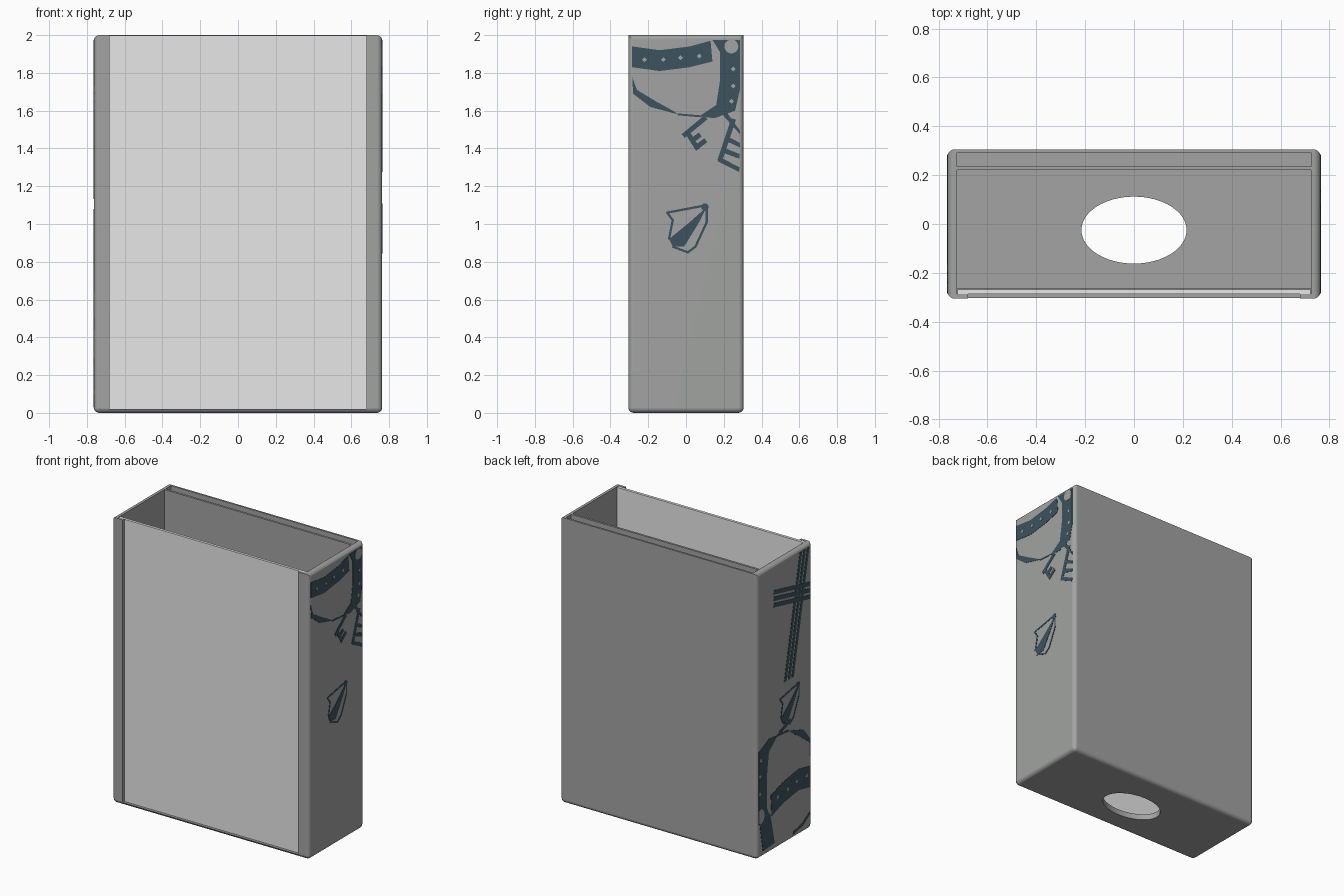
import bpy, bmesh, math
from mathutils import Vector

default = bpy.data.objects.get("Cube")
if default:
    bpy.data.objects.remove(default)


def material(name, rgb):
    m = bpy.data.materials.new(name)
    m.use_nodes = True
    m.diffuse_color = (*rgb, 1)
    m.node_tree.nodes["Principled BSDF"].inputs["Base Color"].default_value = (*rgb, 1)
    return m


GREY = material("mid grey", (0.36, 0.37, 0.36))
LIGHT = material("light grey", (0.8, 0.8, 0.8))
BLUE = material("dark slate blue", (0.045, 0.085, 0.11))

HALF_X, HALF_Y, HEIGHT = 0.763, 0.305, 2.0
INNER_X = 0.725


def add_object(name, bm, mat):
    bmesh.ops.recalc_face_normals(bm, faces=bm.faces)
    mesh = bpy.data.meshes.new(name)
    bm.to_mesh(mesh)
    bm.free()
    mesh.materials.append(mat)
    ob = bpy.data.objects.new(name, mesh)
    bpy.context.collection.objects.link(ob)
    return ob


def box_mesh(lo, hi):
    bm = bmesh.new()
    bmesh.ops.create_cube(bm, size=1)
    lo, hi = Vector(lo), Vector(hi)
    for v in bm.verts:
        v.co = (lo + hi) / 2 + v.co * (hi - lo)
    return bm


def cylinder_mesh(depth):
    bm = bmesh.new()
    bmesh.ops.create_cone(bm, cap_ends=True, segments=64, radius1=1, radius2=1, depth=depth)
    return bm


def activate(ob):
    bpy.ops.object.select_all(action="DESELECT")
    ob.select_set(True)
    bpy.context.view_layer.objects.active = ob


def cut(ob, bm):
    cutter = add_object("cutter", bm, GREY)
    cutter.hide_render = True
    mod = ob.modifiers.new("cut", "BOOLEAN")
    mod.operation, mod.solver, mod.object = "DIFFERENCE", "EXACT", cutter
    activate(ob)
    bpy.ops.object.modifier_apply(modifier=mod.name)
    bpy.data.objects.remove(cutter)


# Outer case with rounded uprights, base and side rims
bm = box_mesh((-HALF_X, -HALF_Y, 0), (HALF_X, HALF_Y, HEIGHT))
rounded = [e for e in bm.edges
           if not (all(v.co.z > 1 for v in e.verts)
                   and abs(e.verts[0].co.x - e.verts[1].co.x) > 1)]
bmesh.ops.bevel(bm, geom=rounded, offset=0.028, segments=5, profile=0.5, affect="EDGES")
case = add_object("case", bm, GREY)

# Main cavity, panel groove, front window and rear slot
cut(case, box_mesh((-INNER_X, -0.275, 0.04), (INNER_X, 0.22, 2.2)))
cut(case, box_mesh((-INNER_X, -0.287, 0.02), (INNER_X, -0.267, 2.2)))
cut(case, box_mesh((-0.68, -0.4, 0.02), (0.68, -0.28, 2.2)))
cut(case, box_mesh((-INNER_X, 0.235, 0.04), (INNER_X, 0.292, 2.2)))

# Thumb notch through both rear walls
bm = cylinder_mesh(0.3)
for v in bm.verts:
    v.co = (v.co.x * 0.215, 0.3 + v.co.z, HEIGHT + v.co.y * 0.215)
cut(case, bm)

# Oval push hole in the floor
bm = cylinder_mesh(0.3)
for v in bm.verts:
    v.co = (v.co.x * 0.215, -0.025 + v.co.y * 0.137, v.co.z)
cut(case, bm)

activate(case)
bpy.ops.object.shade_smooth_by_angle(angle=math.radians(35))
weighted = case.modifiers.new("weighted normals", "WEIGHTED_NORMAL")
weighted.keep_sharp = True

# Sliding front panel
add_object("front_panel",
           box_mesh((-0.723, -0.287, 0.021), (0.723, -0.268, 1.998)), LIGHT)


# Side decoration: outlines in hundredths, u runs rightwards when facing the side
def stroke(points, width=1.5):
    shapes = []
    for a, b in zip(points, points[1:]):
        a, b = Vector(a), Vector(b)
        d = (b - a).normalized()
        n = Vector((-d.y, d.x)) * width / 2
        a, b = a - d * width / 4, b + d * width / 4
        shapes.append([a + n, b + n, b - n, a - n])
    return shapes


def ring(centre, radius, sides):
    return [(centre[0] + radius * math.cos(math.tau * i / sides),
             centre[1] + radius * math.sin(math.tau * i / sides)) for i in range(sides)]


def keep(u, z):
    return u, z


def plates(name, side, shapes, mat, place=keep, top=0.765):
    bm = bmesh.new()
    for shape in shapes:
        layers = []
        for x in (0.758, top):
            layer = []
            for p in shape:
                u, z = place(p[0], p[1])
                u = max(-28.5, min(28.5, u)) / 100
                z = max(2.5, min(197.5, z)) / 100
                layer.append(bm.verts.new((side * x, side * u, z)))
            layers.append(layer)
        low, high = layers
        bm.faces.new(high)
        bm.faces.new(low[::-1])
        for i in range(len(low)):
            j = (i + 1) % len(low)
            bm.faces.new((low[i], low[j], high[j], high[i]))
    return add_object(name, bm, mat)


# Helmet: brow band, nose band, shaded rim and studs
HELMET = [
    [(-31, 194), (-14, 192), (2, 194), (13, 197), (14, 186), (2, 183), (-14, 181), (-31, 183)],
    [(14, 198), (31, 198), (30, 171), (26, 160), (15, 156), (7, 157), (16, 163),
     (18, 176), (18, 191)],
    [(-30, 178), (-28, 169), (-19, 162), (-4, 158), (-7, 160), (-16, 165), (-26, 171)],
] + stroke([(-4, 158), (8, 157)], 1)
STUDS = [ring(c, 1.3, 4) for c in
         [(-22, 187), (-12, 187), (-3, 188), (7, 189), (25, 182), (25, 173), (24, 165)]]
STUDS.append(ring((24, 194), 3.7, 20))

# Two hanging keys
KEYS = []
for line in [[(10, 156), (-1, 147)], [(1, 148), (6, 140)], [(3, 144), (7, 147)],
             [(6, 141), (10, 144)], [(25, 155), (18, 134)], [(22, 145), (29, 142)],
             [(20, 139), (28, 136)], [(18, 134), (28, 129)], [(21, 158), (31, 149)]]:
    KEYS += stroke(line, 2.6)

# Feather: dark vane with a thin outline
FEATHER = [[(-9, 92), (-7, 88), (-1, 88), (7, 101), (11, 109), (2, 101)], ring((10, 109), 2, 10)]
FEATHER += stroke([(11, 110), (-10, 106), (-7, 102), (-9, 92)], 1.2)
FEATHER += stroke([(11, 109), (11, 101), (5, 88), (1, 85), (-7, 88)], 1.2)

# Sword: three long blade stripes and three guard stripes
SWORD = []
for k in (-1, 0, 1):
    SWORD += stroke([(22 + 4 * k, 198), (5 + 4 * k, 114)], 2.6)
    SWORD += stroke([(-11, 176 + 4.5 * k), (29, 167 + 4.5 * k)], 3)


def turned(u, z):
    return -1.1 * u, 79 - (z - 157) * 1.35


def shifted(u, z):
    return u + 5, z - 3


plates("left_helmet", 1, HELMET, BLUE)
plates("left_helmet_studs", 1, STUDS, GREY, top=0.766)
plates("left_keys", 1, KEYS, BLUE)
plates("left_feather", 1, FEATHER, BLUE)
plates("right_sword", -1, SWORD, BLUE)
plates("right_feather", -1, FEATHER, BLUE, shifted)
plates("right_helmet", -1, HELMET, BLUE, turned)
plates("right_helmet_studs", -1, STUDS, GREY, turned, 0.766)

# Lower end of the turned helmet and its crest
LOWER = [[(-28, 27), (-16, 27), (-11, 5), (-24, 4)]]
LOWER += stroke([(10, 4), (20, 6), (28, 11)], 2) + stroke([(-5, 80), (6, 84)], 2.5)
plates("right_helmet_trim", -1, LOWER, BLUE)
